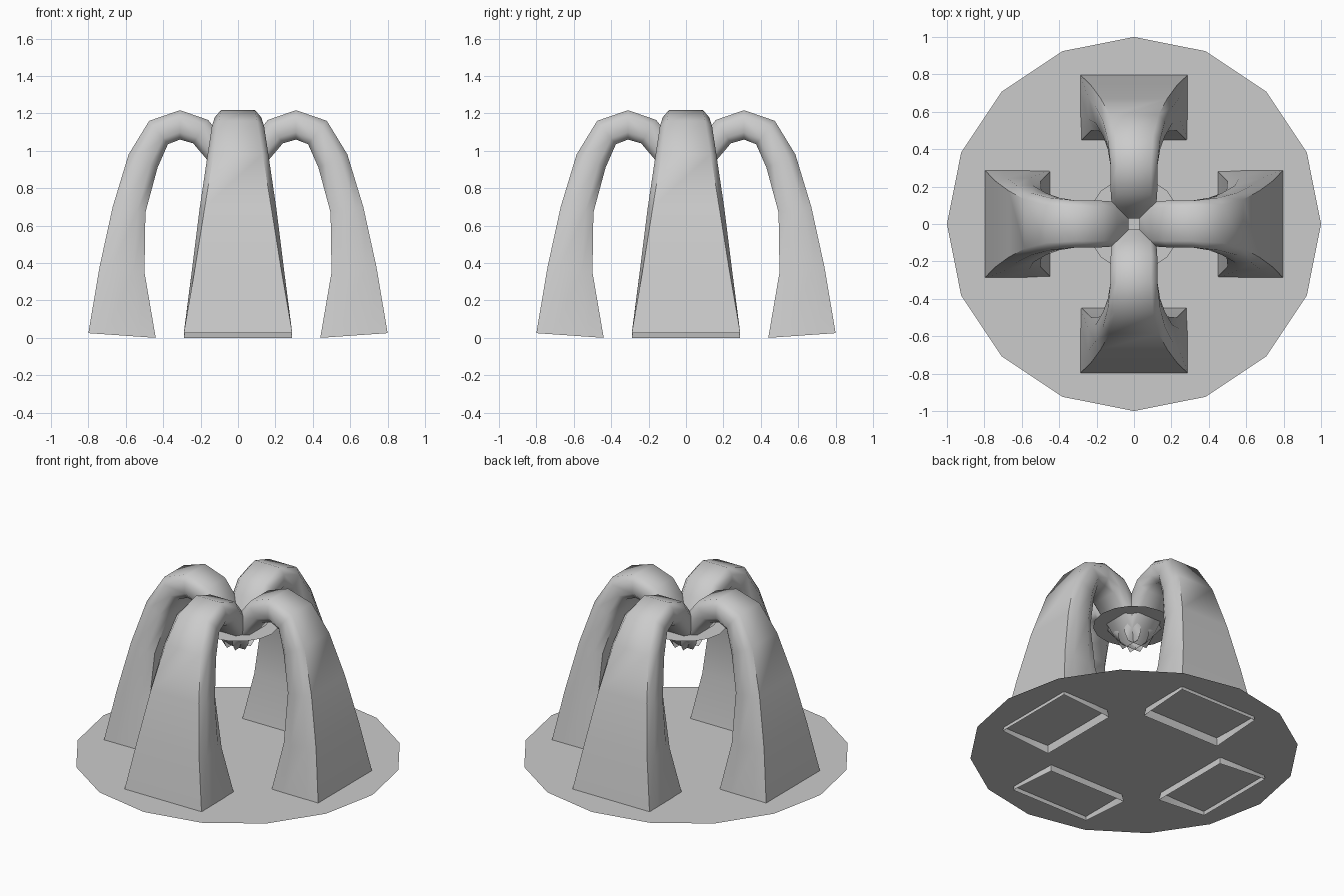
import bpy, bmesh, math
from mathutils import Vector, Matrix

cube = bpy.data.objects.get("Cube")
if cube:
    bpy.data.objects.remove(cube, do_unlink=True)

grey = bpy.data.materials.new("plain grey")
grey.use_nodes = True
colour = (0.6, 0.6, 0.6, 1)
grey.diffuse_color = colour
grey.node_tree.nodes["Principled BSDF"].inputs["Base Color"].default_value = colour


def add_object(name, bm):
    mesh = bpy.data.meshes.new(name)
    bm.to_mesh(mesh)
    bm.free()
    mesh.materials.append(grey)
    obj = bpy.data.objects.new(name, mesh)
    bpy.context.collection.objects.link(obj)
    return obj


def disc(name, radius, z):
    bm = bmesh.new()
    bmesh.ops.create_circle(bm, cap_ends=True, segments=16, radius=radius,
                            matrix=Matrix.Translation((0, 0, z)))
    return add_object(name, bm)


# Leg stations: outer radius, outer z, inner radius, inner z, half width
STATIONS = [
    (0.80, 0.025, 0.44, 0.00, 0.29),
    (0.74, 0.38, 0.50, 0.35, 0.245),
    (0.67, 0.70, 0.495, 0.67, 0.205),
    (0.585, 0.98, 0.43, 0.91, 0.165),
    (0.475, 1.16, 0.375, 1.035, 0.14),
    (0.31, 1.217, 0.31, 1.06, 0.125),
    (0.16, 1.165, 0.24, 1.04, 0.125),
    (0.09, 1.08, 0.155, 0.94, 0.12),
    (0.03, 0.98, 0.03, 0.79, 0.10),
]


def leg(name, angle):
    bm = bmesh.new()
    rings = []
    for i, (ro, zo, ri, zi, width) in enumerate(STATIONS):
        # Square foot that becomes a chamfered tube higher up
        k = 1 - 0.27 * min(1, i / 4)
        a = 0.5
        outer, inner = Vector((ro, 0, zo)), Vector((ri, 0, zi))
        mid, half = (outer + inner) / 2, (outer - inner) / 2
        side = [(k, 1), (1, a), (1, -a), (k, -1)]
        section = side + [(-s, t) for s, t in reversed(side)]
        rings.append([bm.verts.new(mid + half * t + Vector((0, s * width, 0)))
                      for s, t in section])
    for low, high in zip(rings, rings[1:]):
        for j in range(len(low)):
            n = (j + 1) % len(low)
            bm.faces.new((low[j], low[n], high[n], high[j]))
    bmesh.ops.recalc_face_normals(bm, faces=bm.faces)
    # Open tube: make sure the broad outer face points away from the centre
    first = min(bm.faces, key=lambda f: -f.calc_center_median().x)
    if first.normal.x < 0:
        bmesh.ops.reverse_faces(bm, faces=bm.faces)
    bm.transform(Matrix.Rotation(angle, 4, "Z"))
    obj = add_object(name, bm)
    bpy.ops.object.select_all(action="DESELECT")
    obj.select_set(True)
    bpy.context.view_layer.objects.active = obj
    bpy.ops.object.shade_smooth_by_angle(angle=math.radians(50))


# Ground plate and the small plate under the crown
disc("base_disc", 1.0, 0.05)
disc("upper_disc", 0.25, 0.93)

# Four arched legs meeting in the middle
for i, name in enumerate(("left_leg", "back_leg", "right_leg", "front_leg")):
    leg(name, i * math.pi / 2)
